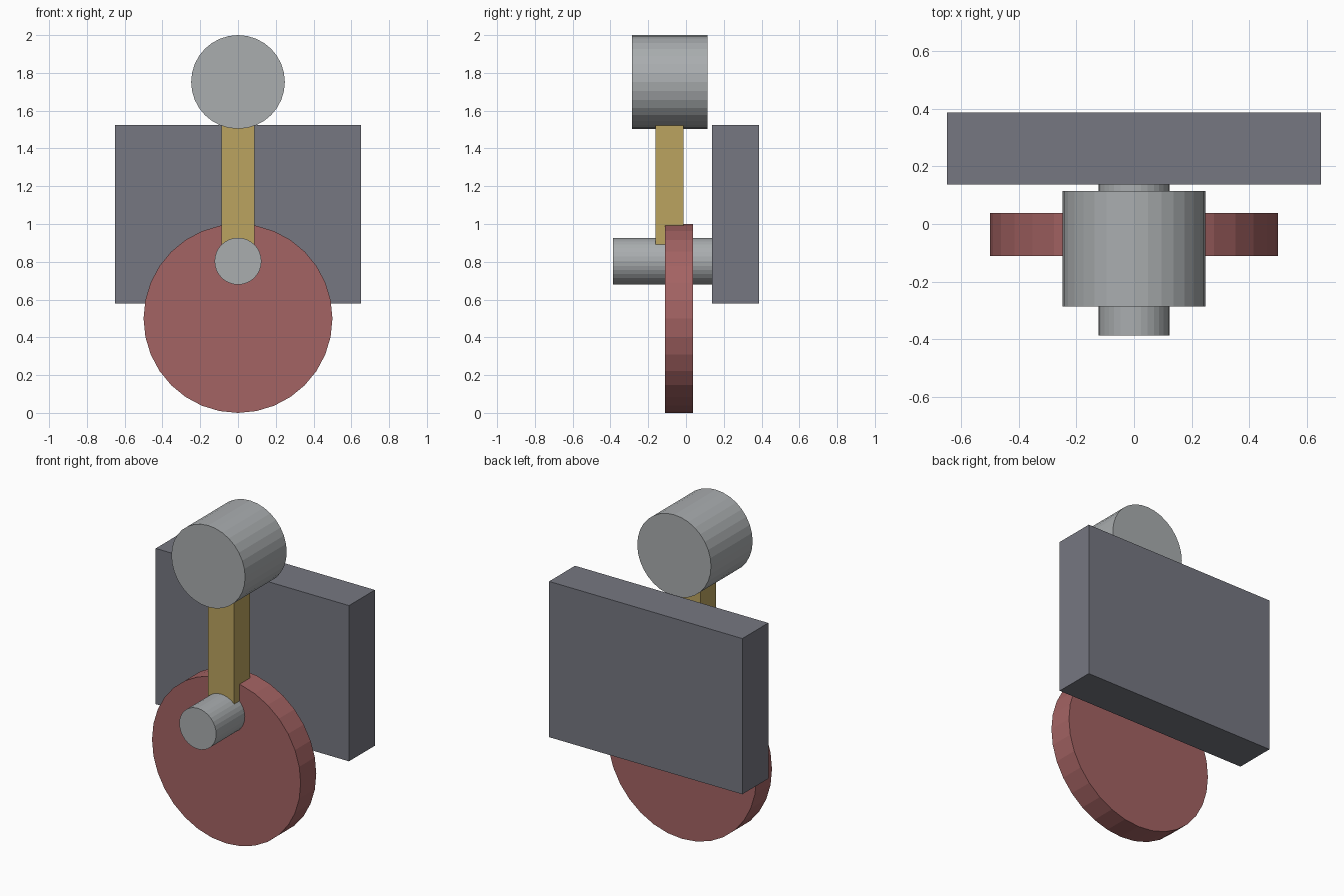
import bpy, math

if "Cube" in bpy.data.objects:
    bpy.data.objects.remove(bpy.data.objects["Cube"])


def material(name, rgb):
    m = bpy.data.materials.new(name)
    m.diffuse_color = (*rgb, 1.0)
    m.use_nodes = True
    m.node_tree.nodes["Principled BSDF"].inputs["Base Color"].default_value = m.diffuse_color
    return m


STEEL = material("light steel", (0.40, 0.42, 0.43))
RED = material("dull red", (0.37, 0.125, 0.125))
BRASS = material("brass", (0.50, 0.37, 0.115))
SLATE = material("slate grey", (0.18, 0.185, 0.22))


def disc(name, radius, z, y0, y1, mat):
    """Flat-faced 32-sided cylinder with its axis along y."""
    bpy.ops.mesh.primitive_cylinder_add(
        vertices=32, radius=radius, depth=y1 - y0,
        location=(0, (y0 + y1) / 2, z), rotation=(math.pi / 2, 0, 0))
    ob = bpy.context.object
    ob.name = name
    ob.data.materials.append(mat)


def box(name, half_width, y0, y1, z0, z1, mat):
    bpy.ops.mesh.primitive_cube_add(
        size=1, location=(0, (y0 + y1) / 2, (z0 + z1) / 2))
    ob = bpy.context.object
    ob.name = name
    ob.scale = (2 * half_width, y1 - y0, z1 - z0)
    ob.data.materials.append(mat)


# Eccentric cam wheel and the shaft that turns it
disc("cam_wheel", 0.5, 0.5, -0.112, 0.038, RED)
disc("drive_shaft", 0.124, 0.803, -0.387, 0.14, STEEL)

# Rod carrying the large roller
box("follower_rod", 0.088, -0.162, -0.012, 0.89, 1.53, BRASS)
disc("top_roller", 0.248, 1.752, -0.286, 0.114, STEEL)

# Backing plate
box("back_plate", 0.65, 0.138, 0.387, 0.578, 1.525, SLATE)
